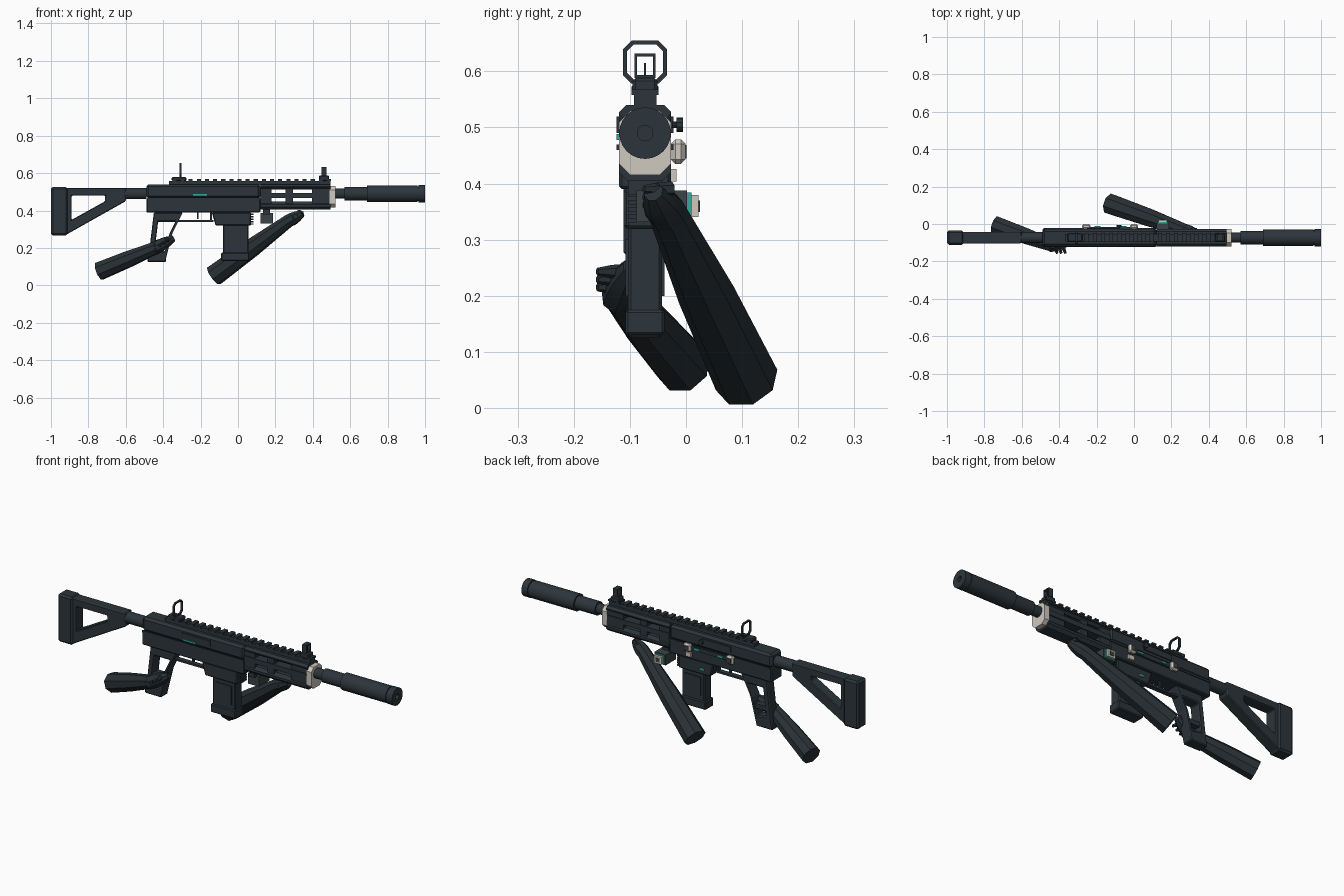
import bpy, bmesh, math
from mathutils import Vector

if bpy.data.objects.get("Cube"):
    bpy.data.objects.remove(bpy.data.objects["Cube"])
bpy.ops.object.select_all(action="DESELECT")


def material(name, red, green, blue):
    mat = bpy.data.materials.new(name)
    mat.use_nodes = True
    mat.diffuse_color = (red, green, blue, 1)
    shader = mat.node_tree.nodes["Principled BSDF"]
    shader.inputs["Base Color"].default_value = mat.diffuse_color
    return mat


METAL = material("dark slate metal", 0.025, 0.036, 0.044)
SLEEVE = material("dark sleeve", 0.022, 0.031, 0.037)
GREY = material("mid grey", 0.045, 0.055, 0.06)
WHITE = material("warm white", 0.62, 0.58, 0.52)
TEAL = material("teal", 0.03, 0.4, 0.33)

# Shared levels of the weapon
CENTRE = -0.073
BORE = 0.49
FLOOR, SEAM, ROOF = 0.39, 0.465, 0.54
HALF = 0.046
SLIM = 0.03
SOFT = 0.005
REAR, JOINT, FRONT = -0.49, 0.12, 0.495


def finish(name, bm, mat, bevel):
    bmesh.ops.recalc_face_normals(bm, faces=bm.faces)
    mesh = bpy.data.meshes.new(name)
    bm.to_mesh(mesh)
    bm.free()
    mesh.materials.append(mat)
    part = bpy.data.objects.new(name, mesh)
    bpy.context.collection.objects.link(part)
    if bevel:
        chamfer = part.modifiers.new("Bevel", "BEVEL")
        chamfer.width, chamfer.segments = bevel, 1
    else:
        bpy.context.view_layer.objects.active = part
        part.select_set(True)
        bpy.ops.object.shade_smooth_by_angle(angle=math.radians(30))
        part.select_set(False)


def bridge(bm, first, second):
    """Quads between two closed loops of equal length."""
    for i in range(len(first)):
        bm.faces.new((first[i - 1], first[i], second[i], second[i - 1]))


def prism(name, outline, start, end, along_x=False, mat=METAL, bevel=0, hole=None):
    """Extruded outline; a hole with the same point count makes a frame."""
    bm = bmesh.new()

    def loop(points, depth):
        return [bm.verts.new((depth, CENTRE + u, v) if along_x else (u, CENTRE + depth, v))
                for u, v in points]

    near, far = loop(outline, start), loop(outline, end)
    bridge(bm, near, far)
    if hole:
        inner_near, inner_far = loop(hole, start), loop(hole, end)
        bridge(bm, inner_near, inner_far)
        bridge(bm, near, inner_near)
        bridge(bm, far, inner_far)
    else:
        bm.faces.new(near)
        bm.faces.new(far)
    finish(name, bm, mat, bevel)


def rectangle(left, right, low, high):
    return [(left, low), (right, low), (right, high), (left, high)]


def octagon(half, low, high, cut):
    """Rectangle about the centre plane with its corners cut off."""
    right = [(half - cut, low), (half, low + cut), (half, high - cut), (half - cut, high)]
    return right + [(-u, v) for u, v in reversed(right)]


def shrink(outline, factor):
    middle = sum((Vector(p) for p in outline), Vector((0, 0))) / len(outline)
    return [middle.lerp(Vector(p), factor) for p in outline]


def box(name, x, z, y, mat=METAL, bevel=0):
    """Box from ranges; a single y is a half width about the centre plane."""
    start, end = y if isinstance(y, tuple) else (-y, y)
    prism(name, rectangle(*x, *z), start, end, mat=mat, bevel=bevel)


def around(middle, half):
    return middle - half, middle + half


def rod(name, start, end, radii, sides=8, mat=SLEEVE):
    """Rod whose radii are spread evenly from start to end."""
    start, end = Vector(start), Vector(end)
    turn = (end - start).to_track_quat("Z", "Y")
    bm = bmesh.new()
    rings = []
    for k, radius in enumerate(radii):
        centre = start.lerp(end, k / (len(radii) - 1))
        angles = [math.tau * (i + 0.5) / sides for i in range(sides)]
        rings.append([bm.verts.new(centre + turn @ Vector((math.cos(a), math.sin(a), 0)) * radius)
                      for a in angles])
    for first, second in zip(rings, rings[1:]):
        bridge(bm, first, second)
    bm.faces.new(rings[0])
    bm.faces.new(rings[-1])
    finish(name, bm, mat, 0)


def barrel_part(name, start, end, radius):
    rod(name, (start, CENTRE, BORE), (end, CENTRE, BORE), (radius, radius), 24, METAL)


# Barrel, suppressor and hollow rim
barrel_part("barrel", FRONT, 0.6, 0.027)
barrel_part("barrel_sleeve", 0.57, 0.7, 0.036)
barrel_part("suppressor", 0.69, 0.96, 0.045)
rim = [(HALF * math.cos(a), BORE + HALF * math.sin(a))
       for a in (math.tau * i / 24 for i in range(24))]
prism("suppressor_rim", rim, 0.965, 1, along_x=True, hole=shrink(rim, 0.3))
barrel_part("suppressor_core", 0.9, 0.97, 0.04)
prism("muzzle_block", octagon(HALF, 0.415, 0.53, 0.02), 0.49, 0.52, along_x=True, mat=WHITE)

# Handguard: long strips joined by pillars, leaving open slots
prism("handguard_bottom", octagon(HALF, 0.405, 0.447, 0.015), JOINT, FRONT, along_x=True)
prism("handguard_top", octagon(HALF, 0.512, ROOF, 0.012), JOINT, FRONT, along_x=True)
box("handguard_middle", (JOINT, FRONT), (0.467, 0.493), HALF)
for pillar in ((JOINT, 0.18), (0.255, 0.295), (0.395, FRONT)):
    box("handguard_pillar", pillar, (0.43, 0.53), HALF - SOFT)

# Receiver
box("upper_receiver", (REAR, JOINT), (SEAM, ROOF), HALF, bevel=0.012)
box("lower_receiver", (REAR, JOINT), (FLOOR, SEAM), HALF, bevel=SOFT)
for side in (-1, 1):
    flank = (side * HALF, side * (HALF + SOFT))
    box("receiver_side_rib", (REAR + SOFT, JOINT), around(SEAM, SOFT), flank)
    box("receiver_side_panel", (-0.25, -0.08), (0.49, 0.52), flank)
box("ejection_stripe", (-0.24, -0.165), around(0.483, SOFT), (-HALF - SOFT, -HALF), TEAL)

# Top rail with evenly spaced teeth
RAIL = ROOF + 0.018
box("rail", (-0.37, FRONT), (ROOF - SOFT, RAIL), 0.02)
for i in range(20):
    box("rail_tooth", around(-0.34 + i * 0.0435, 0.011), (RAIL, RAIL + 0.01), 0.024)

# Sights
box("rear_sight_base", around(-0.315, 0.04), (RAIL, RAIL + 0.02), 0.024, bevel=SOFT)
ring = octagon(0.039, 0.578, 0.655, 0.015)
prism("rear_sight_ring", ring, *around(-0.308, SOFT), along_x=True, hole=shrink(ring, 0.82))
box("front_sight_base", around(0.46, 0.026), (RAIL, RAIL + SLIM), 0.022, bevel=SOFT)
frame = rectangle(-0.019, 0.019, RAIL + SLIM, 0.632)
prism("front_sight_frame", frame, *around(0.46, 0.013), along_x=True, hole=shrink(frame, 0.75))
box("front_sight_post", around(0.46, 0.003), (RAIL + SLIM, 0.615), 0.002)

# Stock
rod("buffer_tube", (-0.64, CENTRE, BORE), (REAR, CENTRE, BORE), (SLIM, SLIM), 16, METAL)
prism("stock_frame", [(-0.92, 0.27), (-0.6, 0.45), (-0.6, 0.52), (-0.92, 0.52)], -SLIM, SLIM,
      bevel=SOFT, hole=[(-0.89, 0.35), (-0.71, 0.45), (-0.71, 0.48), (-0.89, 0.48)])
box("butt_pad", (-1, -0.91), (0.267, 0.525), 0.038, bevel=0.01)

# Skeleton pistol grip, trigger and guard
grip = [(-0.48, 0.14), (-0.39, 0.125), (-0.35, 0.28), (-0.295, FLOOR), (-0.45, FLOOR)]
prism("pistol_grip", grip, -SLIM, SLIM, bevel=SOFT, hole=shrink(grip, 0.6))
box("grip_heel", (-0.485, -0.385), (0.125, 0.15), SLIM, bevel=SOFT)
box("grip_rib", (-0.44, -0.37), around(0.23, 0.012), SLIM - SOFT)
box("trigger_guard", (-0.32, -0.13), around(0.344, SOFT), 0.013)
box("trigger_guard_front", around(-0.144, SOFT), (0.344, FLOOR), 0.013)
box("trigger", around(-0.215, SOFT), (0.355, FLOOR), SOFT)

# Magazine and its well
well = [(-0.14, FLOOR), (-0.12, 0.32), (0.07, 0.32), (0.07, FLOOR)]
prism("magazine_well", well, -0.038, 0.038, bevel=SOFT)
for i in range(5):
    box("well_ridge", (0.06, 0.084), around(0.328 + i * 0.013, 0.004), SLIM)
box("magazine", (-0.08, 0.055), (0.16, 0.33), SLIM, bevel=SOFT)
box("magazine_panel", (-0.06, 0.035), (0.2, 0.3), SLIM + SOFT)
box("magazine_base", (-0.09, 0.06), (0.13, 0.175), SLIM + SOFT, bevel=SOFT)
box("well_marker", around(-0.073, 0.012), around(0.35, SOFT), (SLIM, 0.042), TEAL)

# Controls on the left side
for name, reach, radius in (("bolt_stem", 0.06, 0.006), ("bolt_knob", 0.068, 0.013)):
    rod(name, (-0.08, CENTRE + reach - 0.012, 0.505), (-0.08, CENTRE + reach, 0.505),
        (radius, radius), 10, METAL)
PLATE = HALF + SOFT * 2
box("side_bar", (-0.235, -0.02), around(0.457, 0.011), (HALF, PLATE))
for x in (-0.255, 0):
    box("side_block", around(x, 0.022), around(0.457, 0.022), (HALF, 0.072), WHITE, 0.008)
    box("side_block_cap", around(x, 0.012), around(0.457, 0.012), (0.07, 0.074), GREY)
for x in (-0.195, -0.055):
    box("side_marker", around(x, 0.015), around(0.457, SOFT), (PLATE, PLATE + SOFT), TEAL)
box("bolt_catch", around(0, 0.016), around(0.415, 0.011), (HALF, PLATE), WHITE)

# Accessory module below the handguard, stacked outwards from its body
box("module_mount", around(0.153, 0.018), (0.38, 0.41), SLIM)
layers = [("module_body", 0.033, -0.015, 0.075, GREY), ("module_band", 0.028, 0.075, 0.083, TEAL),
          ("module_face", 0.023, 0.083, 0.095, WHITE), ("module_lens", 0.012, 0.095, 0.098, GREY)]
for name, size, start, end, mat in layers:
    box(name, around(0.153, size), around(0.36, size * 0.85), (start, end), mat)

# Forearms, each with a gripping hand and curled fingers
front_wrist, rear_wrist = Vector((0.28, -0.035, 0.352)), Vector((-0.43, -0.118, 0.205))
FIST = (0.034, 0.036, 0.03, 0.018)
rod("front_forearm", (-0.13, 0.108, 0.05), front_wrist, (0.058, 0.051, 0.034))
rod("rear_forearm", (-0.743, -0.005, 0.075), rear_wrist, (0.051, 0.046, 0.034))
rod("front_hand", front_wrist.lerp((0, 0.06, 0.15), 0.06), (0.345, -0.058, 0.385), FIST)
rod("rear_hand", rear_wrist - Vector((0.02, 0, 0.01)), (-0.345, -0.095, 0.252), FIST)
for i in range(3):
    step = Vector((0.022, 0, 0.014)) * i
    for name, wrist in (("front_finger", front_wrist), ("rear_finger", rear_wrist)):
        knuckle = wrist + step + Vector((0, 0.01, 0.01))
        rod(name, knuckle, knuckle + Vector((0.02, -0.05, 0)), (0.014, 0.012, 0.007), 6)
